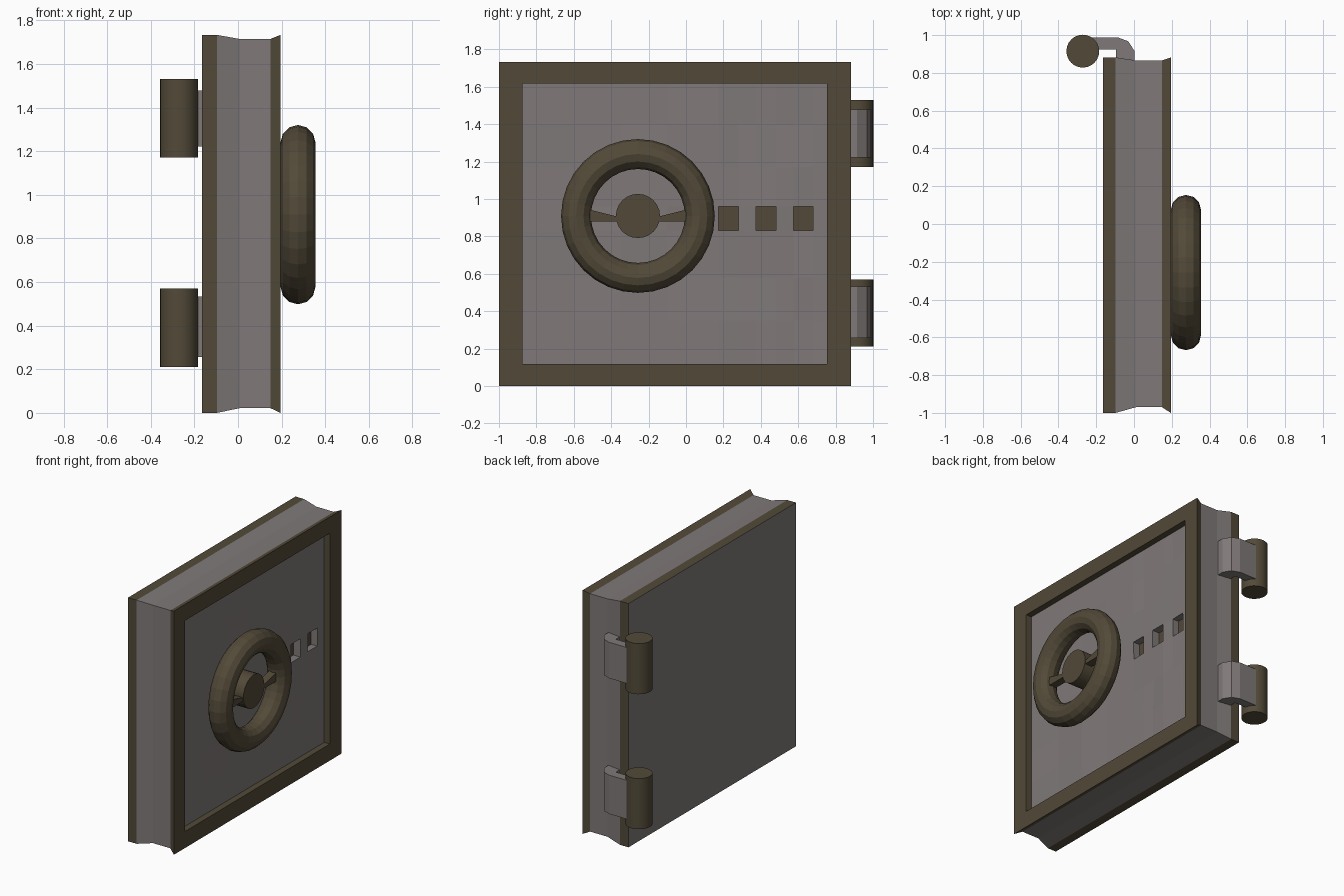
import bpy, bmesh, math, random
from mathutils import Matrix

if "Cube" in bpy.data.objects:
    bpy.data.objects.remove(bpy.data.objects["Cube"])

random.seed(4)


def material(name, rgb):
    m = bpy.data.materials.new(name)
    m.diffuse_color = (*rgb, 1)
    m.use_nodes = True
    m.node_tree.nodes["Principled BSDF"].inputs["Base Color"].default_value = m.diffuse_color
    return m


STEEL = material("steel", (0.215, 0.19, 0.19))
BRONZE = material("bronze", (0.085, 0.068, 0.04))


def finish(name, bm, mats, recalc=True):
    if recalc:
        bmesh.ops.recalc_face_normals(bm, faces=bm.faces)
    me = bpy.data.meshes.new(name)
    bm.to_mesh(me)
    bm.free()
    for m in mats:
        me.materials.append(m)
    ob = bpy.data.objects.new(name, me)
    bpy.context.collection.objects.link(ob)
    return ob


def prism(name, profile, to3d, lo, hi, mat):
    """Extrude a 2D profile between two levels."""
    bm = bmesh.new()
    a = [bm.verts.new(to3d(u, v, lo)) for u, v in profile]
    b = [bm.verts.new(to3d(u, v, hi)) for u, v in profile]
    n = len(profile)
    bm.faces.new(a)
    bm.faces.new(b)
    for i in range(n):
        j = (i + 1) % n
        bm.faces.new((a[i], a[j], b[j], b[i]))
    return finish(name, bm, [mat])


def cylinder(name, centre, radius, length, axis, sides, mat):
    bm = bmesh.new()
    rot = Matrix.Rotation(math.pi / 2, 4, 'Y') if axis == 'X' else Matrix()
    bmesh.ops.create_cone(bm, cap_ends=True, segments=sides, radius1=radius,
                          radius2=radius, depth=length,
                          matrix=Matrix.Translation(centre) @ rot)
    ob = finish(name, bm, [mat])
    ob.data.shade_smooth()
    ob.data.set_sharp_from_angle(angle=math.radians(40))
    return ob


# Door slab: rectangular rings (x, y0, y1, z0, z1) lofted from back to front recess
rings = [
    (-0.165, -1.0, 0.882, 0.0, 1.733),
    (-0.097, -1.0, 0.882, 0.0, 1.733),
    (0.010, -0.97, 0.866, 0.022, 1.714),
    (0.148, -0.97, 0.866, 0.022, 1.714),
    (0.195, -1.0, 0.882, 0.0, 1.733),
    (0.195, -0.875, 0.754, 0.118, 1.617),
    (0.150, -0.875, 0.754, 0.118, 1.617),
]
ring_mats = [1, 0, 0, 1, 1, 1]
bm = bmesh.new()
loops = [[bm.verts.new((x, y, z)) for y, z in
          ((y0, z0), (y1, z0), (y1, z1), (y0, z1))] for x, y0, y1, z0, z1 in rings]
bm.faces.new(loops[0][::-1])
for a, b, mi in zip(loops, loops[1:], ring_mats):
    for i in range(4):
        j = (i + 1) % 4
        bm.faces.new((a[i], a[j], b[j], b[i])).material_index = mi
finish("door_slab", bm, [STEEL, BRONZE], recalc=False)

# Slightly battered recessed panel with three slots
ys = [-0.875, -0.6, -0.35, -0.1, 0.175, 0.28, 0.375, 0.48, 0.575, 0.68, 0.754]
zs = [0.118, 0.35, 0.58, 0.83, 0.96, 1.17, 1.4, 1.617]
bm = bmesh.new()
grid = []
for i, y in enumerate(ys):
    col = []
    for k, z in enumerate(zs):
        edge = i in (0, len(ys) - 1) or k in (0, len(zs) - 1)
        x = 0.15 if edge else 0.15 + random.uniform(-0.006, 0.006)
        col.append(bm.verts.new((x, y, z)))
    grid.append(col)
for i in range(len(ys) - 1):
    for k in range(len(zs) - 1):
        q = [grid[i][k], grid[i + 1][k], grid[i + 1][k + 1], grid[i][k + 1]]
        if i in (4, 6, 8) and k == 3:
            floor = [bm.verts.new((0.10, v.co.y, v.co.z)) for v in q]
            bm.faces.new(floor).material_index = 1
            for s in range(4):
                t = (s + 1) % 4
                bm.faces.new((q[s], floor[s], floor[t], q[t])).normal_flip()
                bm.faces.ensure_lookup_table()
                bm.faces[-1].normal_flip()
                bm.faces[-1].normal_flip()
        else:
            bm.faces.new(q)
finish("front_panel", bm, [STEEL, BRONZE], recalc=True)

# Handwheel rim: faceted torus around the x axis
WX, WY, WZ = 0.275, -0.257, 0.909
MAJOR, MINOR, NU, NV = 0.331, 0.08, 32, 12
bm = bmesh.new()
tor = []
for i in range(NU):
    u = 2 * math.pi * i / NU
    row = []
    for j in range(NV):
        v = 2 * math.pi * j / NV
        r = MAJOR + MINOR * math.cos(v)
        row.append(bm.verts.new((WX + MINOR * math.sin(v),
                                 WY + r * math.cos(u), WZ + r * math.sin(u))))
    tor.append(row)
for i in range(NU):
    for j in range(NV):
        i2, j2 = (i + 1) % NU, (j + 1) % NV
        bm.faces.new((tor[i][j], tor[i2][j], tor[i2][j2], tor[i][j2]))
finish("wheel_rim", bm, [BRONZE])

# Hub and two spokes that widen toward the rim
cylinder("wheel_hub", (0.225, WY, WZ), 0.118, 0.16, 'X', 24, BRONZE)
for side, s in (("left", -1), ("right", 1)):
    prof = [(WY + s * 0.08, 0.88), (WY + s * 0.28, 0.88),
            (WY + s * 0.28, 0.948), (WY + s * 0.08, 0.898)]
    prism("wheel_spoke_" + side, prof, lambda u, v, x: (x, u, v), 0.245, 0.3, BRONZE)

# Hinges: bent arm plus pin barrel
arm = [(-0.27, 0.988), (-0.085, 0.988), (-0.03, 0.967), (0.003, 0.915),
       (0.003, 0.86), (-0.095, 0.86), (-0.095, 0.925), (-0.27, 0.925)]
for label, zc, a0, a1 in (("lower", 0.39, 0.257, 0.533), ("upper", 1.35, 1.222, 1.478)):
    prism("hinge_arm_" + label, arm, lambda u, v, z: (u, v, z), a0, a1, STEEL)
    cylinder("hinge_pin_" + label, (-0.271, 0.915, zc), 0.087, 0.36, 'Z', 24, BRONZE)
